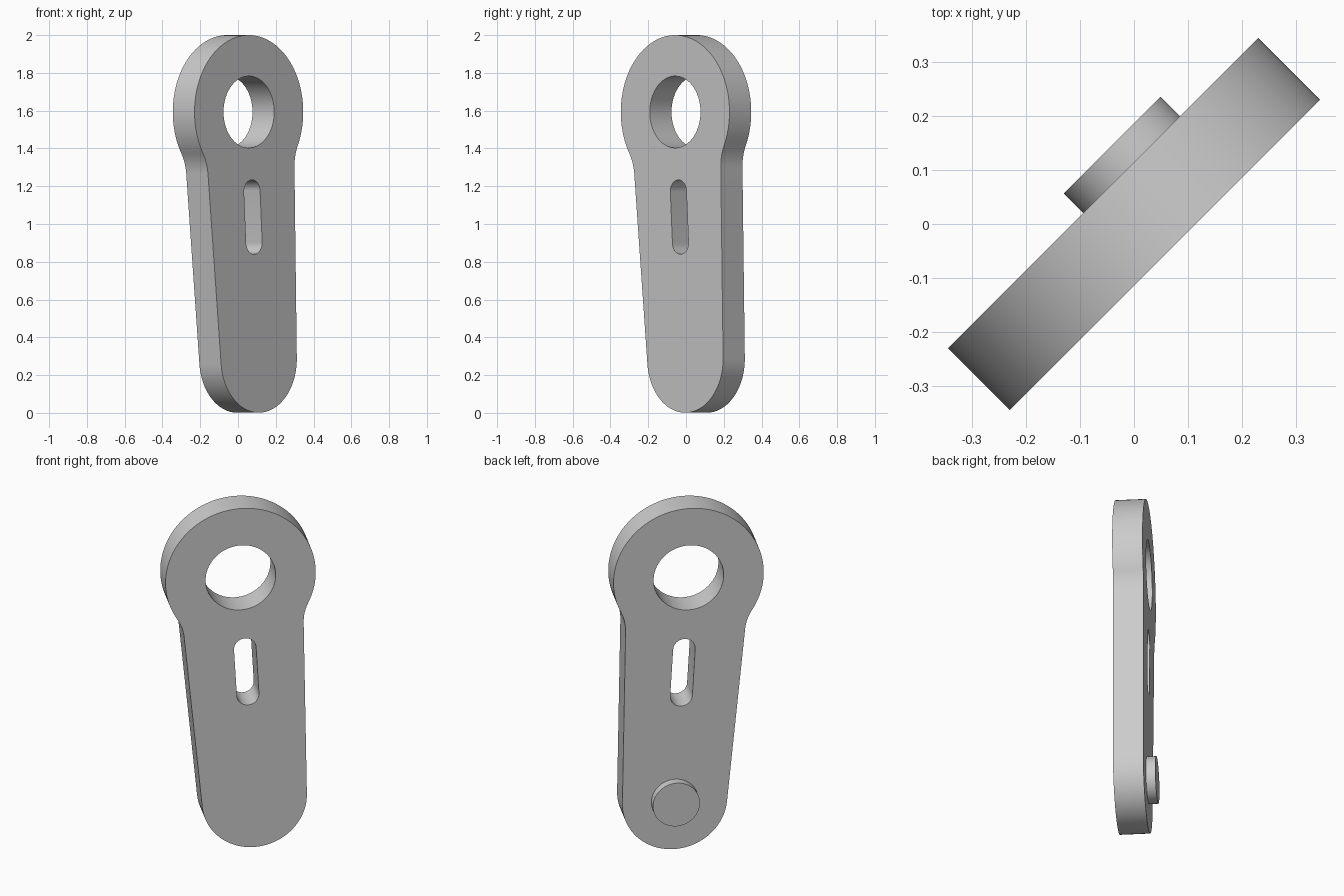
import bpy, bmesh
from math import sin, cos, pi, sqrt, atan2
from mathutils import Matrix, Vector

cube = bpy.data.objects.get("Cube")
if cube:
    bpy.data.objects.remove(cube)

HEAD_R, HOLE_R, FOOT_R, FILLET_R = 0.407, 0.19, 0.284, 0.25
SLOT_R, BOSS_R, HALF = 0.06, 0.127, 0.0813
LENGTH, HEAD_Z = 1.31, 1.593
TAPER, TILT = 0.04, 0.0573

grey = bpy.data.materials.new("plain_grey")
grey.use_nodes = True
color = (0.6, 0.6, 0.6, 1)
grey.diffuse_color = color
grey.node_tree.nodes["Principled BSDF"].inputs["Base Color"].default_value = color

# Plate plane: local x runs diagonally, local y points up, local z is the front face
diag = sqrt(0.5)
frame = Matrix(((diag, 0, diag, 0), (diag, 0, -diag, 0), (0, 1, 0, HEAD_Z), (0, 0, 0, 1)))
frame = frame @ Matrix.Rotation(TILT, 4, 'Z')


def arc(center, radius, start, end, steps):
    return [Vector((center[0] + radius * cos(start + (end - start) * i / steps),
                    center[1] + radius * sin(start + (end - start) * i / steps)))
            for i in range(steps + 1)]


def extrude_loops(name, loops, low, high):
    """Fill the outline and its holes, then extrude to a solid plate."""
    bm = bmesh.new()
    edges = []
    for loop in loops:
        verts = [bm.verts.new((p.x, p.y, low)) for p in loop]
        edges += [bm.edges.new((v, verts[i - 1])) for i, v in enumerate(verts)]
    bmesh.ops.triangle_fill(bm, edges=edges, use_beauty=True, use_dissolve=False)
    out = bmesh.ops.extrude_face_region(bm, geom=bm.faces[:])
    top = [g for g in out["geom"] if isinstance(g, bmesh.types.BMVert)]
    bmesh.ops.translate(bm, verts=top, vec=(0, 0, high - low))
    bmesh.ops.transform(bm, matrix=frame, verts=bm.verts[:])
    bmesh.ops.recalc_face_normals(bm, faces=bm.faces[:])
    mesh = bpy.data.meshes.new(name)
    bm.to_mesh(mesh)
    bm.free()
    mesh.materials.append(grey)
    obj = bpy.data.objects.new(name, mesh)
    bpy.context.collection.objects.link(obj)
    bpy.ops.object.select_all(action='DESELECT')
    obj.select_set(True)
    bpy.context.view_layer.objects.active = obj
    bpy.ops.object.shade_smooth_by_angle(angle=pi / 6)


# Half outline: foot arc, tapered side, concave neck fillet, head arc
foot = Vector((0, -LENGTH))
normal = Vector((cos(TAPER), -sin(TAPER)))
along = Vector((sin(TAPER), cos(TAPER)))
side = FOOT_R + FILLET_R + LENGTH * sin(TAPER)
rise = LENGTH * cos(TAPER) - sqrt((HEAD_R + FILLET_R) ** 2 - side ** 2)
neck = foot + normal * (FOOT_R + FILLET_R) + along * rise
half = arc(foot, FOOT_R, -pi / 2, -TAPER, 24)
half += arc(neck, FILLET_R, pi - TAPER, atan2(-neck.y, -neck.x), 10)
half += arc((0, 0), HEAD_R, atan2(neck.y, neck.x), pi / 2, 36)[1:]
outline = half + [Vector((-p.x, p.y)) for p in reversed(half[1:-1])]

# Lever plate with round eye and long slot
eye = arc((0, 0), HOLE_R, 0, 2 * pi, 64)[:-1]
slot = arc((0, -0.42), SLOT_R, 0, pi, 16) + arc((0, -0.694), SLOT_R, pi, 2 * pi, 16)
extrude_loops("lever_plate", [outline, eye, slot], -HALF, HALF)

# Round boss on the back of the foot
extrude_loops("back_boss", [arc(foot, BOSS_R, 0, 2 * pi, 64)[:-1]], -0.132, -0.06)
